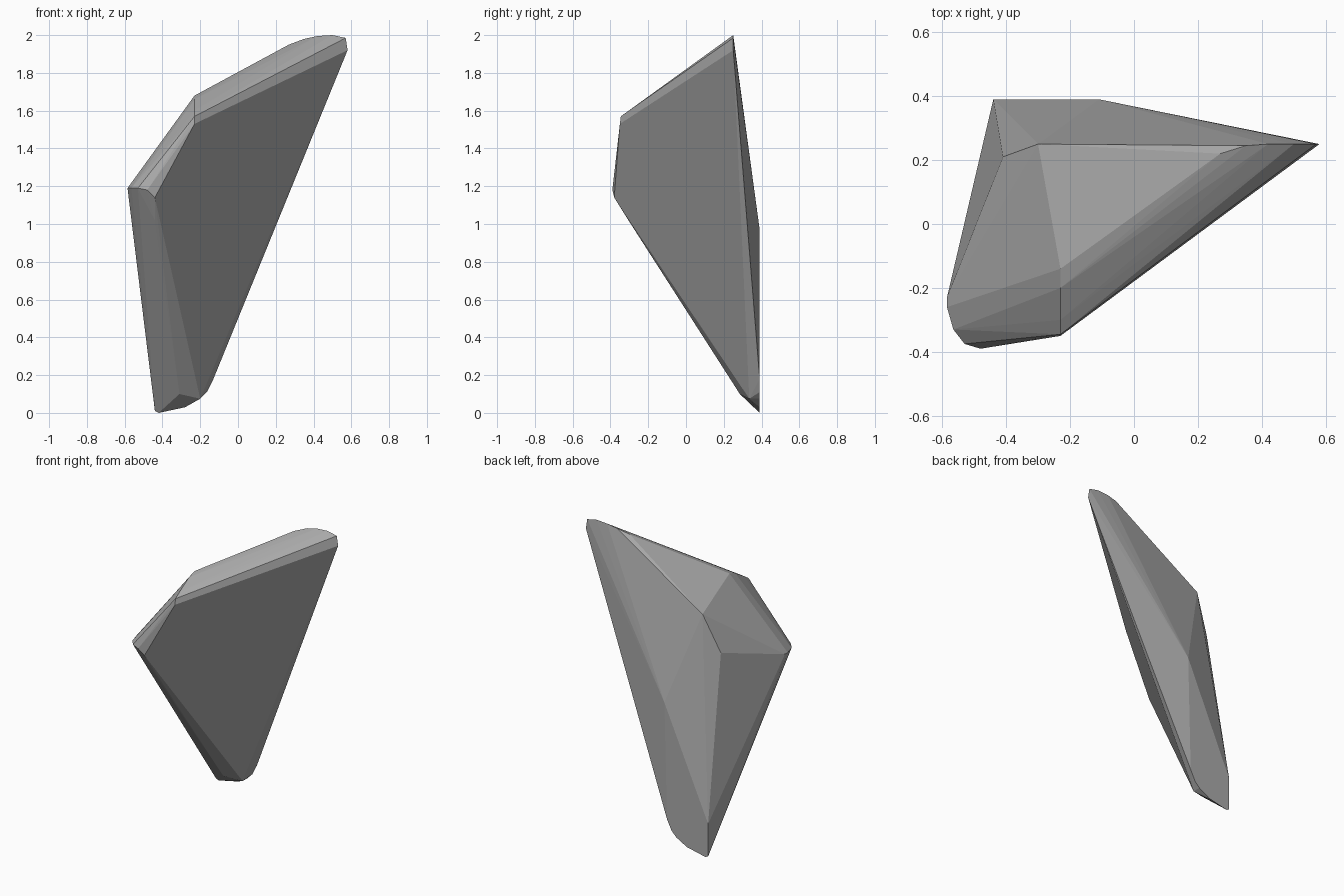
import bpy, bmesh

if "Cube" in bpy.data.objects:
    bpy.data.objects.remove(bpy.data.objects["Cube"])

# Corner points of the faceted shard, grouped by region
back_panel = [(-.44, .39, .01), (-.42, .39, .0), (-.28, .39, .03), (-.20, .39, .075),
              (-.165, .39, .11), (-.13, .39, .18), (-.11, .39, .97), (-.44, .39, .23)]
foot = [(-.31, .285, .10), (-.20, .335, .075)]
left_ridge = [(-.41, .21, 1.32), (-.405, .13, 1.39), (-.30, .25, 1.57)]
left_corner = [(-.585, -.23, 1.19), (-.585, -.26, 1.19), (-.565, -.33, 1.19),
               (-.53, -.375, 1.19), (-.48, -.39, 1.18), (-.44, -.38, 1.14),
               (-.44, -.305, 1.02)]
front_shoulder = [(-.23, -.14, 1.68), (-.23, -.20, 1.66), (-.23, -.30, 1.60),
                  (-.23, -.345, 1.57), (-.23, -.35, 1.53)]
tip = [(.27, .22, 1.95), (.35, .245, 1.98), (.42, .25, 1.995), (.50, .25, 2.0),
       (.57, .25, 1.985), (.58, .25, 1.92)]

# Wrap a convex skin around the corners
bm = bmesh.new()
for p in back_panel + foot + left_ridge + left_corner + front_shoulder + tip:
    bm.verts.new(p)
hull = bmesh.ops.convex_hull(bm, input=bm.verts[:])
bmesh.ops.delete(bm, geom=[v for v in bm.verts if not v.link_faces], context='VERTS')
bmesh.ops.dissolve_limit(bm, angle_limit=0.02, verts=bm.verts[:], edges=bm.edges[:])
bmesh.ops.recalc_face_normals(bm, faces=bm.faces[:])

mesh = bpy.data.meshes.new("rock_shard")
bm.to_mesh(mesh)
bm.free()

# Plain grey stone
stone = bpy.data.materials.new("grey stone")
stone.diffuse_color = (.40, .40, .40, 1)
stone.use_nodes = True
stone.node_tree.nodes["Principled BSDF"].inputs["Base Color"].default_value = stone.diffuse_color
mesh.materials.append(stone)
rock = bpy.data.objects.new("rock_shard", mesh)
bpy.context.collection.objects.link(rock)
